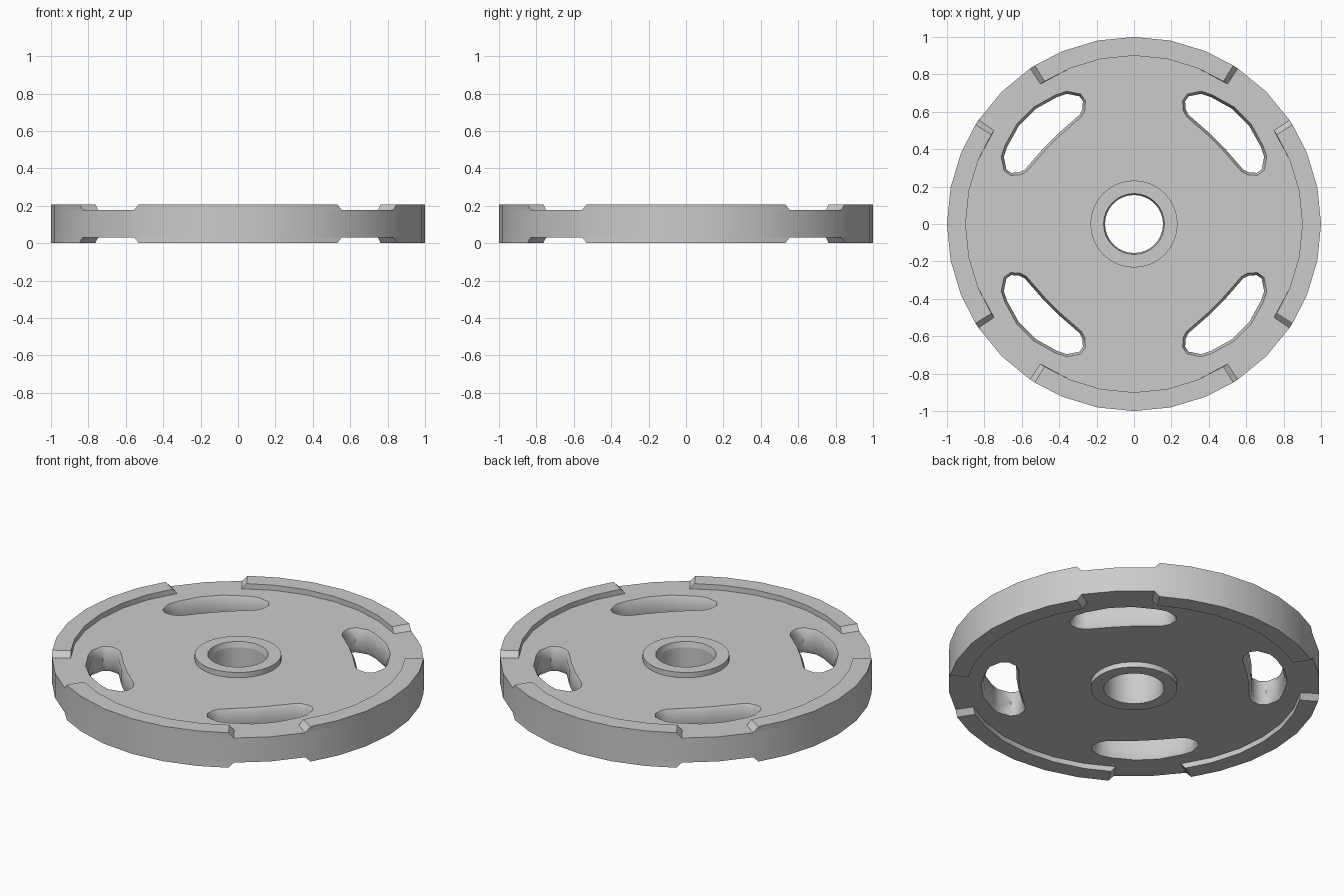
import bpy, bmesh
from math import sin, cos, pi, radians, atan2, hypot
from mathutils import Matrix, Vector

if "Cube" in bpy.data.objects:
    bpy.data.objects.remove(bpy.data.objects["Cube"])

N = 32                      # sides of the disc
WEB, TOP = 0.073, 0.104     # half thickness of the web and of the raised parts
bm = bmesh.new()


def loop(points, z):
    return [bm.verts.new((x, y, z)) for x, y in points]


def circle(r):
    return [(r * cos(2 * pi * i / N), r * sin(2 * pi * i / N)) for i in range(N)]


def bridge(a, b):
    n = len(a)
    return [bm.faces.new((a[i], a[(i + 1) % n], b[(i + 1) % n], b[i])) for i in range(n)]


def ring_edges(a):
    n = len(a)
    return [bm.edges.get((a[i], a[(i + 1) % n])) or bm.edges.new((a[i], a[(i + 1) % n]))
            for i in range(n)]


def inset(points, d):
    out = []
    n = len(points)
    for i, (x, y) in enumerate(points):
        (ax, ay), (bx, by) = points[i - 1], points[(i + 1) % n]
        tx, ty = bx - ax, by - ay
        k = d / hypot(tx, ty)
        out.append((x + ty * k, y - tx * k))
    return out


def raise_faces(faces):
    res = bmesh.ops.extrude_face_region(bm, geom=faces)
    verts = [g for g in res["geom"] if isinstance(g, bmesh.types.BMVert)]
    for v in verts:
        v.co.z = TOP
    return verts


# Upper half: outer wall, rim ring, hub ring and bore
outer = loop(circle(1.0), WEB)
rim_in = loop(circle(0.9), WEB)
hub_out = loop(circle(0.233), WEB)
bore = loop(circle(0.155), WEB)
bridge(loop(circle(1.0), 0), outer)
rim = bridge(outer, rim_in)
hub = bridge(hub_out, bore)
bridge(bore, loop(circle(0.155), 0))

# Four grip slots with softened walls
half = [(0.40, 0.47), (0.28, 0.575), (0.262, 0.61), (0.26, 0.66), (0.285, 0.695),
        (0.36, 0.71), (0.42, 0.69), (0.535, 0.626)]
slot = half + [(y, x) for x, y in reversed(half)]
slot_in = inset(slot, 0.014)
edges = ring_edges(rim_in) + ring_edges(hub_out)
for q in range(4):
    def turn(pts):
        c, s = round(cos(q * pi / 2)), round(sin(q * pi / 2))
        return [(x * c - y * s, x * s + y * c) for x, y in pts]
    top = loop(turn(slot), WEB)
    mid = loop(turn(slot_in), WEB - 0.028)
    bridge(top, mid)
    bridge(mid, loop(turn(slot_in), 0))
    edges += ring_edges(top)

# Flat web between rim, hub and slots
bmesh.ops.triangle_fill(bm, use_beauty=True, edges=edges, normal=(0, 0, 1))

# Raised hub collar with slightly flared bore
for v in raise_faces(hub):
    if hypot(v.co.x, v.co.y) < 0.2:
        v.co.x *= 1.05
        v.co.y *= 1.05

# Four raised rim arcs with sloping ends
for q in range(4):
    arc = [rim[(q * 8 + k) % N] for k in range(-3, 3)]
    for v in raise_faces(arc):
        a = (atan2(v.co.y, v.co.x) - q * pi / 2 + pi) % (2 * pi) - pi
        if abs(a) > radians(30):
            v.co = Matrix.Rotation(radians(-1.7 if a > 0 else 1.7), 3, 'Z') @ v.co

# Mirror to the underside and stand on the ground
bmesh.ops.mirror(bm, geom=bm.verts[:] + bm.edges[:] + bm.faces[:],
                 axis='Z', merge_dist=0.0001)
bmesh.ops.remove_doubles(bm, verts=bm.verts[:], dist=0.0001)
bmesh.ops.recalc_face_normals(bm, faces=bm.faces[:])
bmesh.ops.translate(bm, verts=bm.verts[:], vec=Vector((0, 0, TOP)))

mesh = bpy.data.meshes.new("weight_plate")
bm.to_mesh(mesh)
bm.free()
plate = bpy.data.objects.new("weight_plate", mesh)
bpy.context.collection.objects.link(plate)
bpy.context.view_layer.objects.active = plate
plate.select_set(True)
bpy.ops.object.shade_smooth_by_angle(angle=radians(40))
